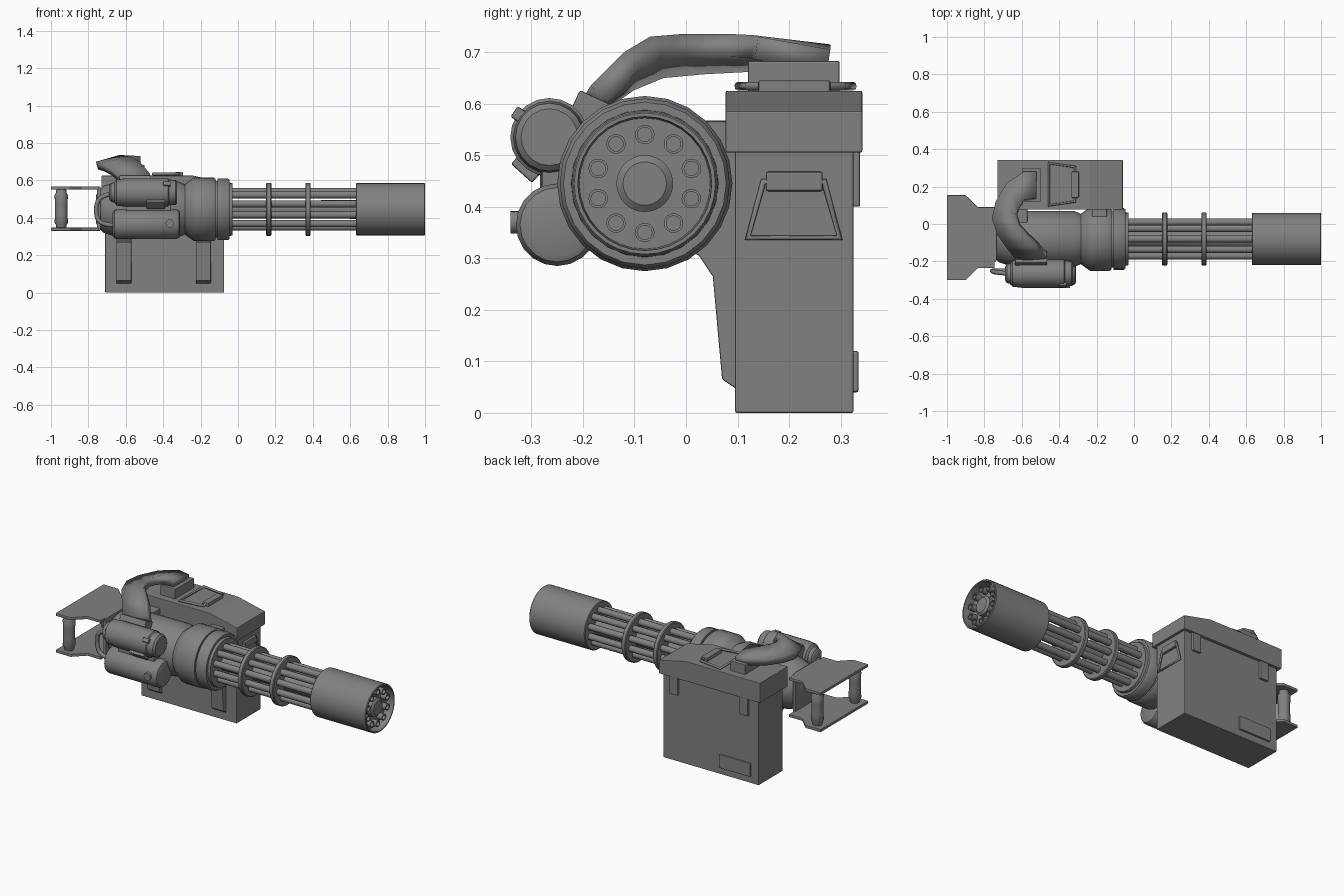
import bpy, bmesh, math
from mathutils import Vector, Matrix

cube = bpy.data.objects.get("Cube")
if cube:
    bpy.data.objects.remove(cube, do_unlink=True)

AXIS_Y, AXIS_Z = -0.08, 0.445   # centre line of the barrel cluster

metal = bpy.data.materials.new("gunmetal_grey")
metal.use_nodes = True
GREY = (0.22, 0.22, 0.22, 1)
metal.diffuse_color = GREY
metal.node_tree.nodes["Principled BSDF"].inputs["Base Color"].default_value = GREY


def finish(name, bm, bevel=0, smooth=True):
    """Turn a bmesh into a named object with the shared material."""
    bmesh.ops.recalc_face_normals(bm, faces=bm.faces)
    mesh = bpy.data.meshes.new(name)
    bm.to_mesh(mesh)
    bm.free()
    mesh.materials.append(metal)
    if smooth:
        mesh.shade_smooth()
        mesh.set_sharp_from_angle(angle=math.radians(35))
    obj = bpy.data.objects.new(name, mesh)
    bpy.context.collection.objects.link(obj)
    if bevel:
        mod = obj.modifiers.new("soft_edges", "BEVEL")
        mod.width = bevel
        mod.segments = 2
    return obj


def lathe(name, profile, y=AXIS_Y, z=AXIS_Z, sides=32, upright=False):
    """Revolve (position, radius) pairs around an x or z line."""
    bm = bmesh.new()
    rings = []
    for pos, rad in profile:
        ring = []
        for i in range(sides):
            a = math.tau * i / sides
            u, v = rad * math.cos(a), rad * math.sin(a)
            co = (u + y, v + z, pos) if upright else (pos, u + y, v + z)
            ring.append(bm.verts.new(co))
        rings.append(ring)
    for r, s in zip(rings, rings[1:]):
        for i in range(sides):
            j = (i + 1) % sides
            bm.faces.new((r[i], r[j], s[j], s[i]))
    bm.faces.new(rings[0])
    bm.faces.new(rings[-1])
    return finish(name, bm)


def box(name, x, y, z, bevel=0.004, tilt=0):
    """Box from (min, max) pairs, optionally tilted about x."""
    lo, hi = Vector((x[0], y[0], z[0])), Vector((x[1], y[1], z[1]))
    bm = bmesh.new()
    bmesh.ops.create_cube(bm, size=1)
    turn = Matrix.Rotation(math.radians(tilt), 4, "X")
    bm.transform(Matrix.Translation((lo + hi) / 2) @ turn @ Matrix.Diagonal((hi - lo).to_4d()))
    return finish(name, bm, bevel, False)


def prism(name, outline, span, axis, bevel=0):
    """Extrude a flat outline along the given axis."""
    bm = bmesh.new()

    def place(p, t):
        co = list(p)
        co.insert("xyz".index(axis), t)
        return bm.verts.new(co)
    ends = [[place(p, t) for p in outline] for t in span]
    a, b = ends
    bm.faces.new(a)
    bm.faces.new(b)
    for i in range(len(a)):
        j = (i + 1) % len(a)
        bm.faces.new((a[i], a[j], b[j], b[i]))
    return finish(name, bm, bevel, False)


def rod(name, points, radius, closed=False, smooth=False):
    """Round bar following a path."""
    curve = bpy.data.curves.new(name, "CURVE")
    curve.dimensions = "3D"
    curve.bevel_depth = radius
    curve.bevel_resolution = 2
    curve.use_fill_caps = True
    spline = curve.splines.new("NURBS" if smooth else "POLY")
    spline.points.add(len(points) - 1)
    for p, co in zip(spline.points, points):
        p.co = (*co, 1)
    spline.use_cyclic_u = closed
    if smooth:
        spline.use_endpoint_u = True
        spline.order_u = 3
    curve.materials.append(metal)
    obj = bpy.data.objects.new(name, curve)
    bpy.context.collection.objects.link(obj)


# Barrel cluster with clamps, hub and hollow muzzle shroud
for i in range(10):
    a = math.tau * i / 10 + math.pi / 2
    lathe(f"barrel_{i}", [(-0.06, 0.019), (0.985, 0.019), (0.985, 0.014), (0.93, 0.014)],
          AXIS_Y + 0.095 * math.cos(a), AXIS_Z + 0.095 * math.sin(a), 14)
lathe("centre_spindle", [(-0.06, 0.042), (0.95, 0.055), (0.975, 0.055), (0.985, 0.042)])
lathe("muzzle_shroud", [(0.63, 0.136), (0.634, 0.14), (0.996, 0.14), (1, 0.137),
                        (1, 0.13), (0.95, 0.127)])
for i, x in enumerate((0.15, 0.36)):
    lathe(f"barrel_clamp_{i}", [(x, 0.137), (x + .004, 0.142), (x + .024, 0.142), (x + .028, 0.137)])

# Rotor drum and motor body
lathe("rotor_drum", [(-0.29, 0.13), (-0.25, 0.16), (-0.235, 0.17), (-0.13, 0.17), (-0.12, 0.163),
                     (-0.12, 0.152), (-0.11, 0.152), (-0.11, 0.165), (-0.055, 0.165),
                     (-0.045, 0.158), (-0.045, 0.143), (-0.03, 0.14)], sides=24)
lathe("motor_body", [(-0.76, 0.07), (-0.75, 0.095), (-0.72, 0.125), (-0.66, 0.145),
                     (-0.6, 0.15), (-0.32, 0.15), (-0.275, 0.13)], sides=24)

# Twin side tanks, their fittings and cable
lathe("upper_tank", [(-0.69, 0.035), (-0.68, 0.05), (-0.66, 0.055), (-0.65, 0.07), (-0.6, 0.076),
                     (-0.375, 0.076), (-0.37, 0.07), (-0.335, 0.066), (-0.325, 0.055)],
      -0.265, 0.535, 20)
lathe("lower_tank", [(-0.67, 0.06), (-0.66, 0.075), (-0.645, 0.08), (-0.33, 0.08),
                     (-0.315, 0.072), (-0.31, 0.06)], -0.25, 0.365, 20)
box("tank_clip", (-0.49, -0.39), (-0.335, -0.28), (0.46, 0.495), tilt=-42)
box("tank_spacer", (-0.6, -0.36), (-0.28, -0.18), (0.42, 0.47))
bm = bmesh.new()
bmesh.ops.create_cone(bm, cap_ends=True, segments=16, radius1=0.022, radius2=0.022, depth=0.03)
bm.transform(Matrix.Translation((-0.365, -0.326, 0.37)) @ Matrix.Rotation(math.pi / 2, 4, "X"))
finish("tank_button", bm)
box("tank_tab", (-0.4, -0.36), (-0.336, -0.31), (0.565, 0.59), tilt=-35)
rod("tank_cable", [(-0.66, -0.265, 0.53), (-0.74, -0.26, 0.52), (-0.765, -0.25, 0.44),
                   (-0.74, -0.25, 0.36), (-0.66, -0.25, 0.36)], 0.012, smooth=True)

# Rear handle: two plates, two grips and a mounting bracket
half = [(-1, 0.227), (-0.9, 0.227), (-0.835, 0.163), (-0.745, 0.163)]
plate = [(x, d - 0.073) for x, d in half] + [(x, -d - 0.073) for x, d in reversed(half)]
for name, z in (("lower", 0.33), ("upper", 0.55)):
    prism(f"{name}_handle_plate", plate, (z, z + 0.017), "z", 0.003)
for i, y in enumerate((-0.25, 0.105)):
    lathe(f"hand_grip_{i}", [(0.34, 0.026), (0.36, 0.028), (0.375, 0.036), (0.42, 0.033),
                             (0.475, 0.033), (0.52, 0.036), (0.535, 0.028), (0.555, 0.026)],
          -0.945, y, 16, upright=True)
box("handle_bracket", (-0.755, -0.735), (-0.2, 0.04), (0.33, 0.567))

# Ammunition box with sloped lid
box("ammo_box", (-0.71, -0.075), (0.095, 0.325), (0, 0.51))
prism("box_lid", [(-0.73, 0.505), (-0.06, 0.505), (-0.06, 0.585), (-0.24, 0.625), (-0.73, 0.625)],
      (0.077, 0.342), "y", 0.003)
arm = [(0.1, 0.045), (0.07, 0.065), (0.052, 0.265), (0.025, 0.305), (-0.02, 0.33),
       (-0.02, 0.565), (0.1, 0.565)]
for i, x in enumerate((-0.65, -0.225)):
    prism(f"support_arm_{i}", arm, (x, x + 0.08), "x", 0.003)
for i, x in enumerate((-0.645, -0.18)):
    box(f"lid_latch_{i}", (x, x + 0.055), (0.315, 0.338), (0.4, 0.51))
box("back_panel", (-0.66, -0.45), (0.315, 0.335), (0.04, 0.12))

# Folding carry handles on the box end and lid
rod("end_handle", [(-0.068, y, z) for y, z in ((0.12, 0.34), (0.298, 0.34), (0.268, 0.448),
                                              (0.15, 0.448))], 0.007, True)
box("end_handle_hinge", (-0.08, -0.06), (0.155, 0.265), (0.43, 0.468))
rod("lid_handle", [(x, y, 0.634) for x, y in ((-0.455, 0.325), (-0.455, 0.1), (-0.315, 0.12),
                                             (-0.315, 0.305))], 0.008, True)
box("lid_handle_hinge", (-0.335, -0.295), (0.14, 0.28), (0.62, 0.645))

# Curved feed chute from the lid over to the motor body
box("chute_base", (-0.6, -0.5), (0.12, 0.298), (0.62, 0.683))
outer = [(-.52, .28, .705), (-.59, .28, .715), (-.68, .22, .71), (-.74, .12, .705), (-.76, .03, .7),
         (-.73, -.06, .69), (-.68, -.13, .66), (-.625, -.2, .61)]
inner = [(-.52, .14, .73), (-.59, .13, .733), (-.62, .09, .735), (-.635, .05, .735),
         (-.62, -.01, .735), (-.575, -.07, .73), (-.525, -.12, .7), (-.47, -.185, .635)]
bm = bmesh.new()
rows = [(bm.verts.new(o), bm.verts.new(i)) for o, i in zip(outer, inner)]
for (a, b), (c, d) in zip(rows, rows[1:]):
    bm.faces.new((a, b, d, c))
bmesh.ops.recalc_face_normals(bm, faces=bm.faces)
up = sum(f.normal.z for f in bm.faces) > 0
chute = finish("feed_chute", bm)
solid = chute.modifiers.new("thickness", "SOLIDIFY")
solid.thickness = 0.045
solid.offset = -1 if up else 1
box("chute_socket", (-0.635, -0.465), (-0.225, -0.155), (0.54, 0.615), tilt=-25)
